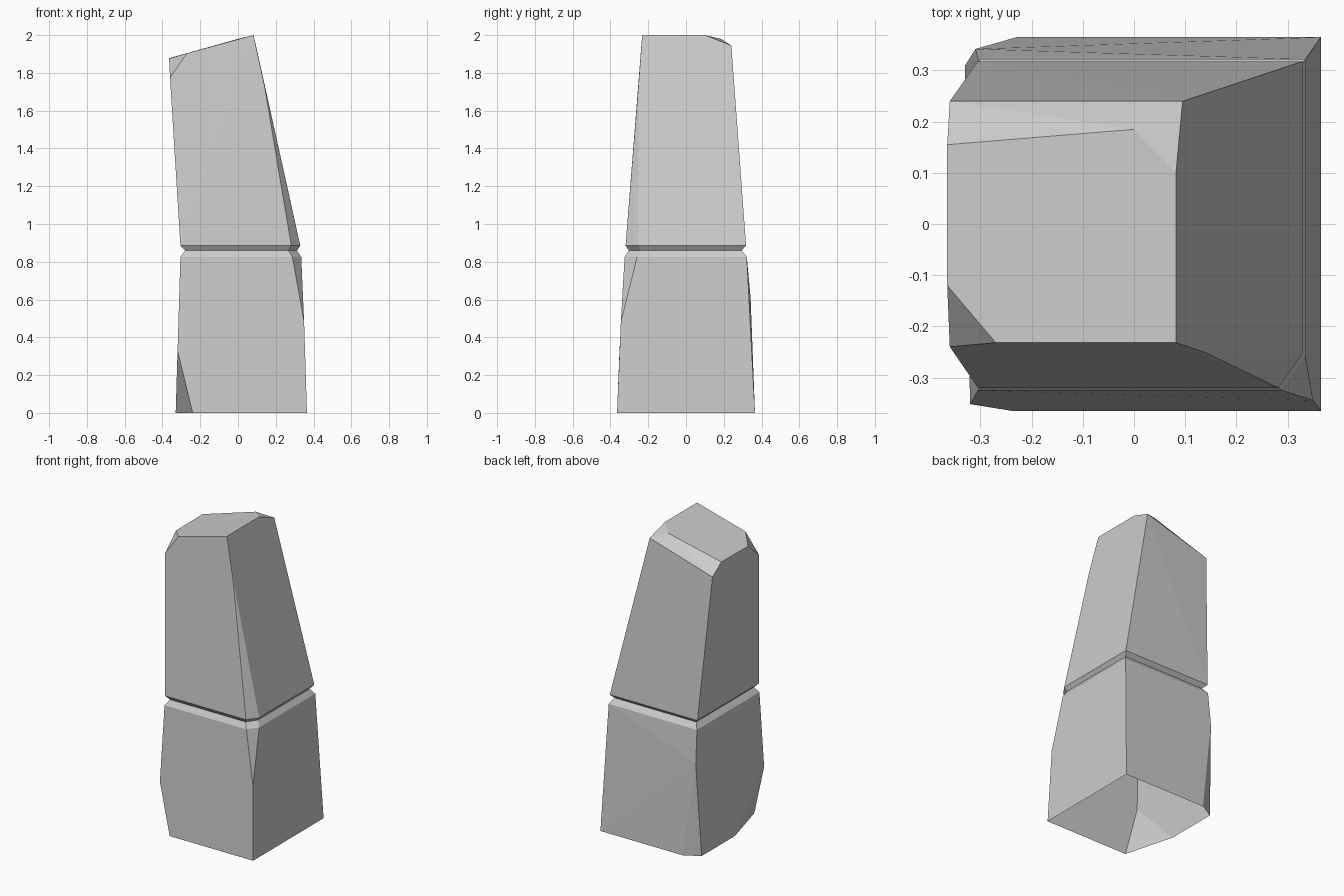
import bpy
import bmesh

cube = bpy.data.objects.get("Cube")
if cube:
    bpy.data.objects.remove(cube, do_unlink=True)

stone = bpy.data.materials.new("stone_grey")
stone.use_nodes = True
stone.diffuse_color = (0.6, 0.6, 0.6, 1)
stone.node_tree.nodes["Principled BSDF"].inputs["Base Color"].default_value = (0.6, 0.6, 0.6, 1)

# Five-sided rings around the carved groove, with one chamfered corner
LOW, WAIST, HIGH = 0.825, 0.86, 0.885


def ring(z, left, right, front, back, cut):
    return [(left, front, z), (right - cut, front, z), (right, front + cut * 1.4, z),
            (right, back, z), (left, back, z)]


low_ring = ring(LOW, -0.305, 0.335, -0.325, 0.322, 0.047)
waist_ring = ring(WAIST, -0.28, 0.312, -0.303, 0.295, 0.045)
high_ring = ring(HIGH, -0.305, 0.33, -0.32, 0.318, 0.048)

# Corners of the lower block, including its chipped edges
lower_corners = [
    (0.365, 0.365, 0), (0.365, -0.365, 0),
    (-0.24, -0.365, 0), (-0.33, -0.035, 0), (-0.32, -0.352, 0.33),
    (-0.23, 0.365, 0), (-0.33, 0.31, 0), (-0.31, 0.342, 0.61),
    (0.35, -0.345, 0.48),
]

# Corners of the upper block and its slanted, chipped top
upper_corners = [
    (0.139, -0.251, 1.74), (0.082, -0.232, 2), (0.082, 0.1, 2),
    (0.0, 0.185, 1.98), (0.095, 0.24, 1.945), (-0.36, 0.24, 1.81),
    (-0.365, 0.155, 1.878), (-0.365, -0.12, 1.876),
    (-0.27, -0.232, 1.904), (-0.36, -0.24, 1.775),
]


def add_block(bm, points, open_levels):
    """Wrap points in a faceted hull, leaving flat ends open."""
    verts = [bm.verts.new(p) for p in points]
    faces = bmesh.ops.convex_hull(bm, input=verts)["geom"]
    ends = [f for f in faces if isinstance(f, bmesh.types.BMFace)
            and any(all(abs(v.co.z - z) < 0.001 for v in f.verts) for z in open_levels)]
    bmesh.ops.delete(bm, geom=ends, context="FACES")


bm = bmesh.new()
add_block(bm, lower_corners + low_ring, (0, LOW))
add_block(bm, upper_corners + high_ring, (HIGH,))

# Groove joining the blocks
for a, b in ((low_ring, waist_ring), (waist_ring, high_ring)):
    va = [bm.verts.new(p) for p in a]
    vb = [bm.verts.new(p) for p in b]
    for i in range(len(a)):
        j = (i + 1) % len(a)
        bm.faces.new((va[i], va[j], vb[j], vb[i]))

bmesh.ops.remove_doubles(bm, verts=bm.verts[:], dist=0.0005)
bmesh.ops.dissolve_limit(bm, angle_limit=0.02, verts=bm.verts[:], edges=bm.edges[:])
bmesh.ops.recalc_face_normals(bm, faces=bm.faces[:])

mesh = bpy.data.meshes.new("stone_pillar")
bm.to_mesh(mesh)
bm.free()
mesh.materials.append(stone)
pillar = bpy.data.objects.new("stone_pillar", mesh)
bpy.context.scene.collection.objects.link(pillar)
